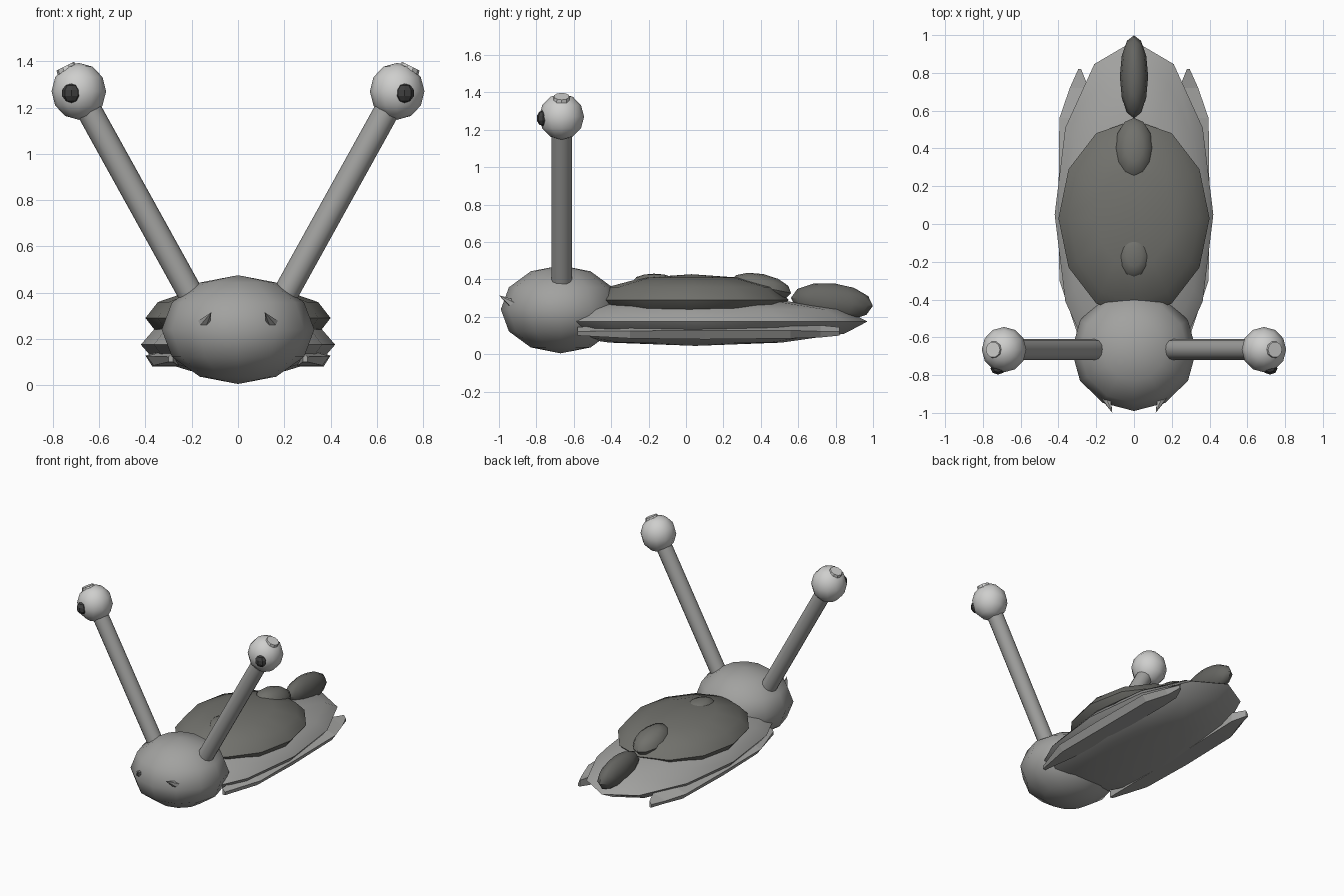
import bpy, bmesh, math
from mathutils import Vector

if "Cube" in bpy.data.objects:
    bpy.data.objects.remove(bpy.data.objects["Cube"])


def material(name, r, g, b):
    m = bpy.data.materials.new(name)
    m.diffuse_color = (r, g, b, 1)
    m.use_nodes = True
    m.node_tree.nodes["Principled BSDF"].inputs["Base Color"].default_value = m.diffuse_color
    return m


SKIN = material("skin_grey", 0.36, 0.36, 0.35)
FIN = material("fin_grey", 0.38, 0.38, 0.37)
SHELL = material("mantle_dark_grey", 0.165, 0.165, 0.15)
TAIL = material("tail_dark_grey", 0.13, 0.13, 0.12)
EYE = material("eye_light_grey", 0.62, 0.62, 0.61)
PUPIL = material("pupil_charcoal", 0.05, 0.05, 0.05)


def finish(name, mat, smooth=None):
    o = bpy.context.object
    o.name = name
    o.data.materials.append(mat)
    if smooth:
        bpy.ops.object.shade_smooth_by_angle(angle=math.radians(smooth))
    return o


def ellipsoid(name, mat, loc, size, segs=12, rings=6, tilt=0, smooth=None):
    bpy.ops.mesh.primitive_uv_sphere_add(segments=segs, ring_count=rings, radius=1,
                                         location=loc, rotation=(tilt, 0, 0))
    o = bpy.context.object
    o.scale = size
    bpy.ops.object.transform_apply(location=False, rotation=False, scale=True)
    return finish(name, mat, smooth)


def rod(name, mat, a, b, r1, r2, segs, smooth=None):
    a, b = Vector(a), Vector(b)
    d = b - a
    bpy.ops.mesh.primitive_cone_add(vertices=segs, radius1=r1, radius2=r2, depth=d.length,
                                    location=(a + b) / 2,
                                    rotation=d.to_track_quat('Z', 'Y').to_euler())
    return finish(name, mat, smooth)


# Head and long flat body
ellipsoid("head", SKIN, (0, -0.67, 0.24), (0.33, 0.32, 0.235), smooth=60)
ellipsoid("body", SKIN, (0, 0.05, 0.175), (0.42, 0.92, 0.13), smooth=35)

# Mantle on the back with its bumps, and the raised tail
ellipsoid("mantle", SHELL, (0, 0.03, 0.29), (0.40, 0.52, 0.138), smooth=35)
ellipsoid("front_bump", SHELL, (0, -0.17, 0.395), (0.08, 0.11, 0.036), smooth=40)
ellipsoid("rear_bump", SHELL, (0, 0.40, 0.36), (0.10, 0.165, 0.07), tilt=-0.2, smooth=40)
ellipsoid("tail", TAIL, (0, 0.78, 0.28), (0.075, 0.22, 0.10), tilt=-0.1, smooth=40)


# Side fin: y, inner x, outer x, bottom z, top z for each station
STATIONS = [(-0.58, 0.28, 0.30, 0.10, 0.145), (-0.30, 0.26, 0.395, 0.085, 0.165),
            (0.10, 0.25, 0.40, 0.08, 0.175), (0.56, 0.24, 0.395, 0.085, 0.17),
            (0.72, 0.24, 0.34, 0.09, 0.155), (0.82, 0.28, 0.295, 0.10, 0.145)]


def fin(name, side):
    bm = bmesh.new()
    loops = []
    for y, xi, xo, z0, z1 in STATIONS:
        pts = [(xi, z0), (xo - 0.03 * (xo > 0.33), z0), (xo, (z0 + z1) / 2), (xi, z1)]
        loops.append([bm.verts.new((side * x, y, z)) for x, z in pts])
    for p, q in zip(loops, loops[1:]):
        for i in range(4):
            j = (i + 1) % 4
            bm.faces.new((p[i], p[j], q[j], q[i]))
    bm.faces.new(loops[0])
    bm.faces.new(loops[-1])
    bmesh.ops.recalc_face_normals(bm, faces=bm.faces)
    mesh = bpy.data.meshes.new(name)
    bm.to_mesh(mesh)
    bm.free()
    mesh.materials.append(FIN)
    bpy.context.collection.objects.link(bpy.data.objects.new(name, mesh))


for side, label in ((-1, "left"), (1, "right")):
    fin(label + "_fin", side)
    # Eye stalk, eyeball and pupil
    rod(label + "_stalk", SKIN, (side * 0.18, -0.665, 0.35), (side * 0.67, -0.665, 1.235),
        0.055, 0.055, 12, smooth=40)
    ellipsoid(label + "_eyeball", EYE, (side * 0.688, -0.665, 1.27), (0.118, 0.12, 0.123),
              smooth=60)
    ellipsoid(label + "_pupil", PUPIL, (side * 0.72, -0.765, 1.262), (0.042, 0.034, 0.042),
              segs=8, rings=5)
    # Cap where the stalk meets the top of the eye
    rod(label + "_eye_cap", EYE, (side * 0.73, -0.665, 1.345), (side * 0.747, -0.665, 1.379),
        0.05, 0.042, 10)
    # Small feeler on the face
    rod(label + "_feeler", SKIN, (side * 0.155, -0.90, 0.255), (side * 0.115, -1.0, 0.315),
        0.034, 0.0, 6)
